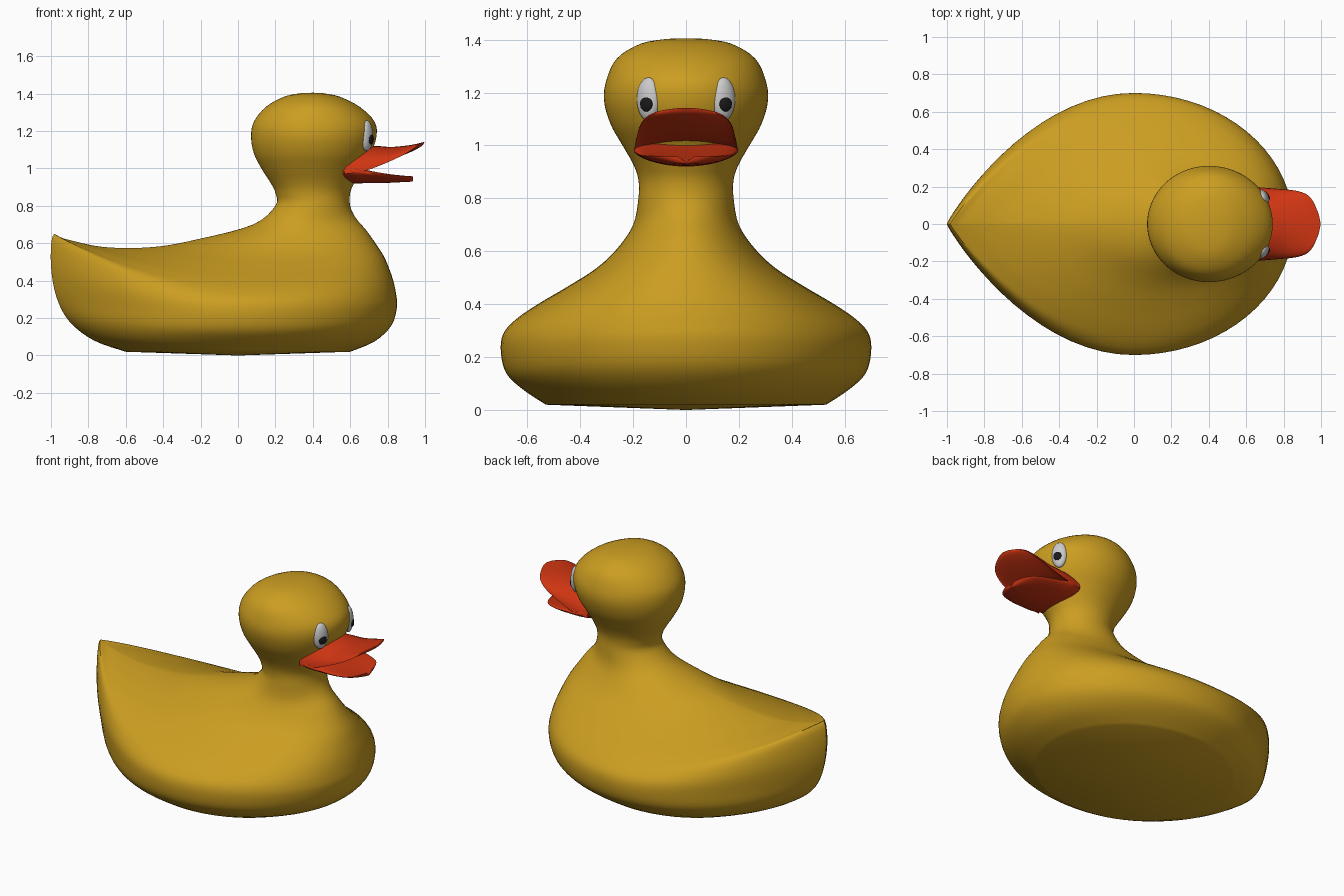
import bpy, bmesh
from math import sin, cos, pi, radians, atan2
from mathutils import Vector

if "Cube" in bpy.data.objects:
    bpy.data.objects.remove(bpy.data.objects["Cube"])


def material(name, rgb):
    m = bpy.data.materials.new(name)
    m.diffuse_color = (*rgb, 1)
    m.use_nodes = True
    m.node_tree.nodes["Principled BSDF"].inputs["Base Color"].default_value = m.diffuse_color
    return m


yellow = material("yellow", (0.60, 0.34, 0.015))
red = material("red", (0.62, 0.035, 0.006))
white = material("white", (0.8, 0.8, 0.8))
black = material("black", (0.01, 0.01, 0.01))


def smooth_rows(rows, steps):
    """Catmull-Rom interpolation between rows of numbers."""
    out = []
    for i in range(len(rows) - 1):
        p0, p1, p2 = rows[max(i - 1, 0)], rows[i], rows[i + 1]
        p3 = rows[min(i + 2, len(rows) - 1)]
        for s in range(steps):
            t = s / steps
            out.append([0.5 * (2 * b + (c - a) * t + (2 * a - 5 * b + 4 * c - d) * t * t
                               + (3 * b - a - 3 * c + d) * t ** 3)
                        for a, b, c, d in zip(p0, p1, p2, p3)])
    return out + [list(rows[-1])]


def finish(obj, mat, angle):
    obj.data.materials.append(mat)
    bpy.ops.object.select_all(action='DESELECT')
    obj.select_set(True)
    bpy.context.view_layer.objects.active = obj
    bpy.ops.object.shade_smooth_by_angle(angle=radians(angle))


def loft(name, rings, start, end, mat, angle=50):
    """Skin closed rings and close both ends with a fan to a pole."""
    bm = bmesh.new()
    loops = [[bm.verts.new(p) for p in ring] for ring in rings]
    n = len(loops[0])
    for a, b in zip(loops, loops[1:]):
        for i in range(n):
            bm.faces.new((a[i], a[(i + 1) % n], b[(i + 1) % n], b[i]))
    for loop, pole in ((loops[0], start), (loops[-1], end)):
        v = bm.verts.new(pole)
        for i in range(n):
            bm.faces.new((loop[i], loop[(i + 1) % n], v))
    bmesh.ops.recalc_face_normals(bm, faces=bm.faces)
    me = bpy.data.meshes.new(name)
    bm.to_mesh(me)
    bm.free()
    obj = bpy.data.objects.new(name, me)
    bpy.context.collection.objects.link(obj)
    finish(obj, mat, angle)
    return obj


# Body rings: front x, z; back x, z; side y, z; x of widest point; tail sharpness
body = [
    (.60, .02, -.60, .02, .53, .02, 0, .50),
    (.73, .075, -.77, .08, .62, .08, 0, .60),
    (.82, .16, -.90, .18, .68, .14, 0, .75),
    (.85, .26, -.97, .31, .70, .22, 0, .88),
    (.845, .33, -1.0, .48, .69, .29, 0, .90),
    (.83, .40, -.99, .64, .64, .345, 0, .92),
    (.81, .46, -.93, .625, .56, .40, .02, .90),
    (.78, .53, -.72, .58, .45, .465, .06, .80),
    (.735, .60, -.45, .58, .34, .535, .15, .70),
    (.685, .67, -.20, .625, .26, .61, .25, .60),
    (.63, .735, .08, .70, .20, .70, .35, .50),
]
# Neck and head rings: z, front x, back x, side y
head = [
    (.80, .60, .20, .18), (.87, .60, .20, .18), (.93, .625, .17, .20),
    (1.0, .66, .125, .24), (1.08, .71, .085, .285), (1.17, .74, .07, .31),
    (1.25, .73, .085, .30), (1.33, .65, .15, .26), (1.385, .54, .25, .17),
    (1.403, .45, .34, .07),
]
body += [(f, z, b, z, y, z, .4, .5) for z, f, b, y in head]


def body_ring(r, n=72):
    xf, zf, xb, zb, ys, zs, xm, q = r
    pts = []
    for i in range(n):
        a = 2 * pi * i / n
        c, s = cos(a), sin(a)
        xe, ze, k = (xf, zf, .5) if c >= 0 else (xb, zb, q)
        y = ys * abs(s) ** (2 * k) * (1 if s >= 0 else -1)
        pts.append((xm + (xe - xm) * abs(c), y, zs + (ze - zs) * c * c))
    return pts


loft("body_and_head", [body_ring(r) for r in smooth_rows(body, 4)],
     (0, 0, 0), (.4, 0, 1.405), yellow)


# Upper bill: ridge x, z; edge x, y, z
upper = [
    (.60, 1.11, .57, .19, .97), (.73, 1.12, .67, .195, .985),
    (.82, 1.115, .77, .188, 1.02), (.92, 1.125, .88, .175, 1.07),
    (.98, 1.138, .945, .14, 1.11), (.995, 1.142, .985, .06, 1.135),
]


def upper_ring(r, n=32):
    xr, zr, xe, ye, ze = r
    pts = []
    for i in range(n):
        a = 2 * pi * i / n
        y, h = cos(a), sin(a)
        rise = h if h >= 0 else -0.3 * h        # domed top, hollowed underside
        rise = rise if h >= 0 else rise - .004
        pts.append((xr + (xe - xr) * y * y, ye * y, ze + (zr - ze) * rise))
    return pts


loft("upper_bill", [upper_ring(r) for r in smooth_rows(upper, 4)],
     (.58, 0, 1.04), (.998, 0, 1.142), red, 60)

# Lower bill: x, half width, mid z, half thickness
lower = [
    (.54, .17, .97, .045), (.62, .197, .965, .045), (.70, .192, .955, .033),
    (.80, .175, .945, .022), (.88, .145, .94, .013), (.92, .09, .938, .009),
    (.935, .03, .937, .005),
]
loft("lower_bill",
     [[(x, w * cos(2 * pi * i / 32), z + .02 * cos(2 * pi * i / 32) ** 2 + t * sin(2 * pi * i / 32))
       for i in range(32)] for x, w, z, t in smooth_rows(lower, 4)],
     (.54, 0, .97), (.937, 0, .937), red, 60)


def ball(name, loc, scale, turn, mat):
    bpy.ops.mesh.primitive_uv_sphere_add(segments=32, ring_count=16, radius=1,
                                         location=loc, rotation=(0, 0, turn))
    obj = bpy.context.object
    obj.name = name
    obj.scale = scale
    finish(obj, mat, 60)


# Eyes and pupils on both sides
for side, label in ((1, "left"), (-1, "right")):
    turn = side * radians(28)
    ball(label + "_eye", (.688, side * .142, 1.175), (.03, .047, .082), turn, white)
    ball(label + "_pupil", (.710, side * .150, 1.157), (.012, .026, .029), turn, black)
